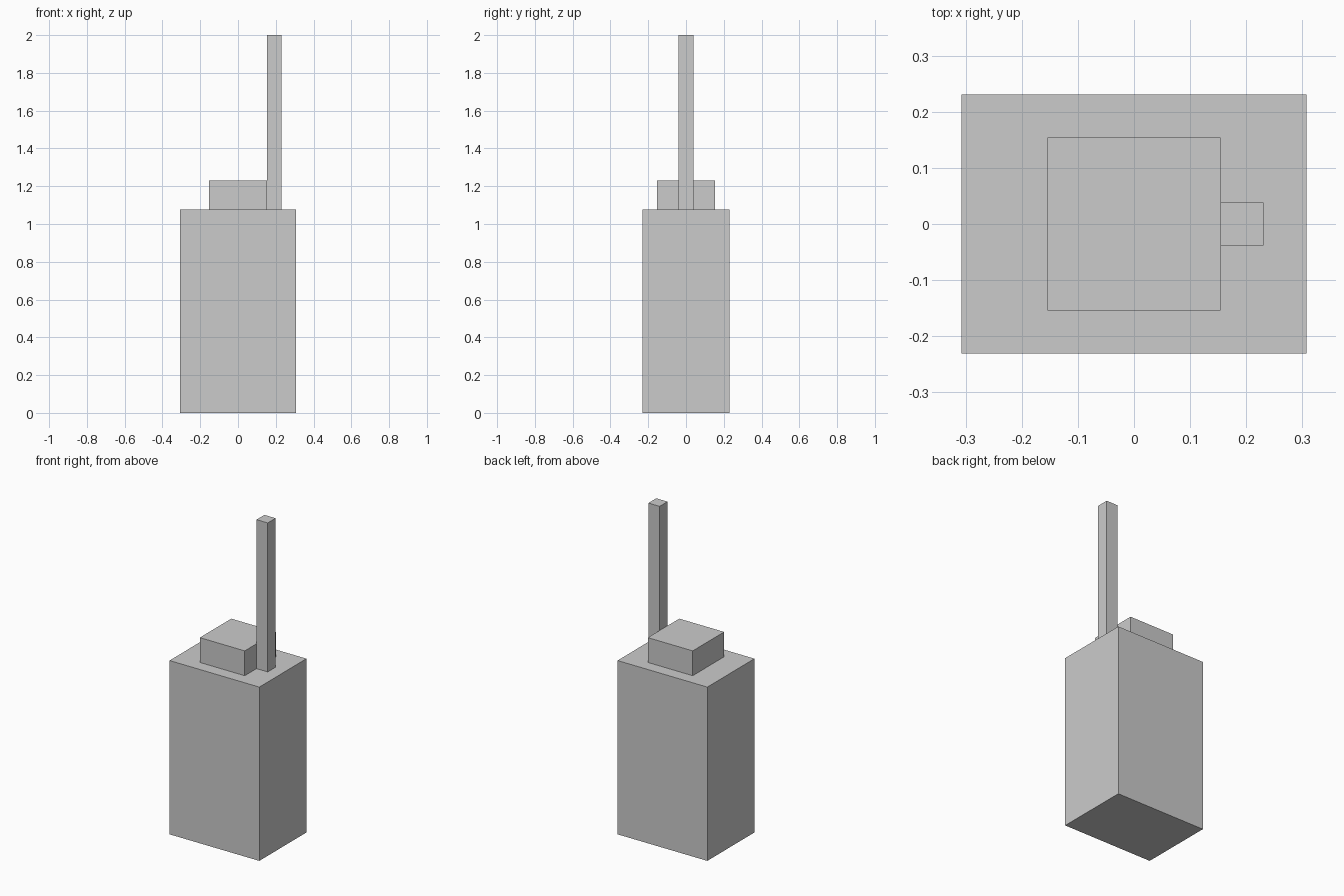
import bpy

if "Cube" in bpy.data.objects:
    bpy.data.objects.remove(bpy.data.objects["Cube"])

U = 2 / 26  # one model unit: the whole model is 26 units tall


def box(name, x, y, z):
    """Box from (min, max) ranges given in model units."""
    bpy.ops.mesh.primitive_cube_add(size=1)
    ob = bpy.context.object
    ob.name = name
    ob.location = [U * (a + b) / 2 for a, b in (x, y, z)]
    ob.scale = [U * (b - a) for a, b in (x, y, z)]
    bpy.ops.object.transform_apply(location=False, rotation=False, scale=True)
    return ob


# main casing
box("body", (-4, 4), (-3, 3), (0, 14))
# low square block on top
box("top_block", (-2, 2), (-2, 2), (14, 16))
# tall thin rod beside the block
box("antenna", (2, 3), (-0.5, 0.5), (14, 26))
